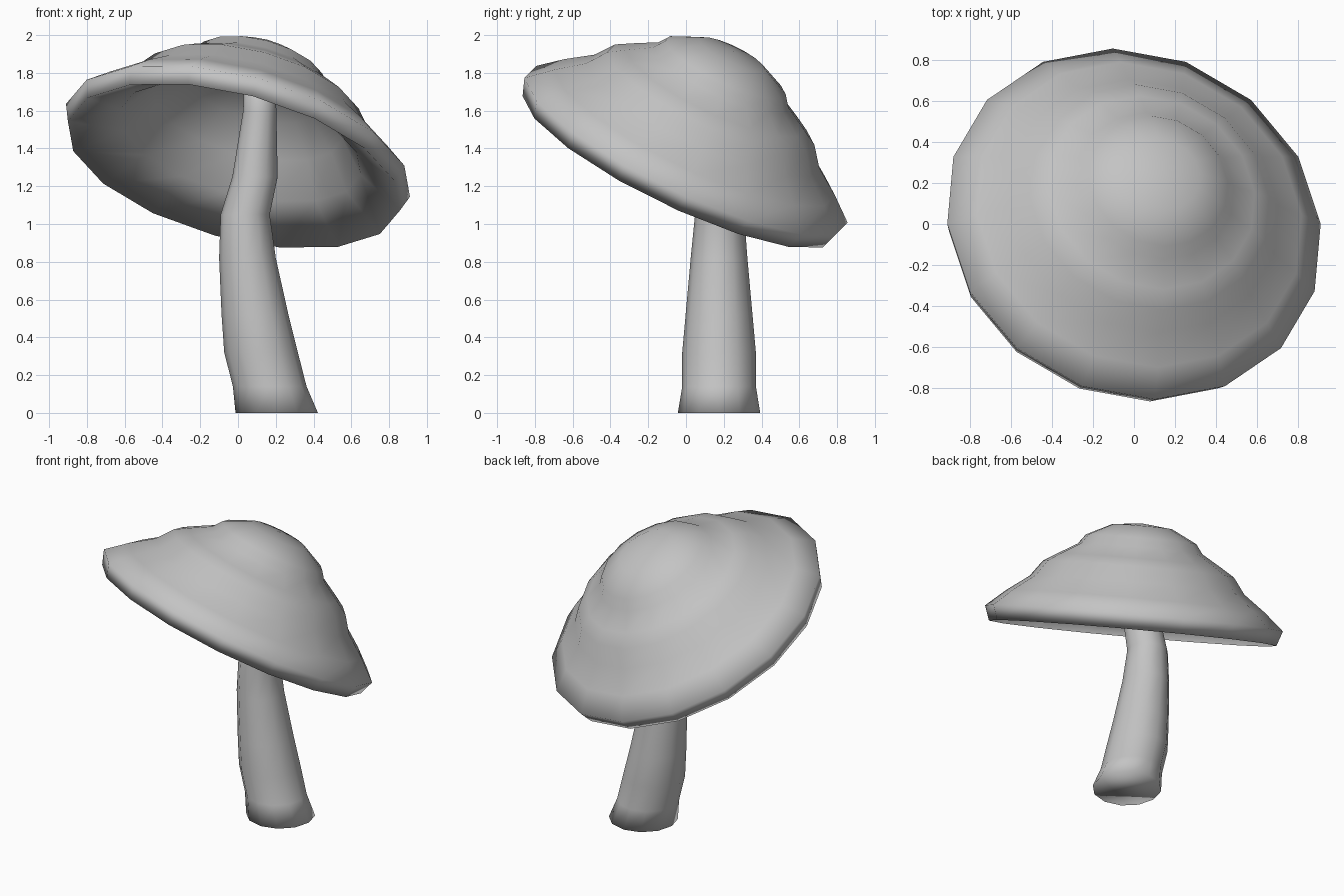
import bpy, bmesh, math
from mathutils import Vector

if "Cube" in bpy.data.objects:
    bpy.data.objects.remove(bpy.data.objects["Cube"])

grey = bpy.data.materials.new("plain grey")
grey.diffuse_color = (0.55, 0.55, 0.55, 1)
grey.use_nodes = True
grey.node_tree.nodes["Principled BSDF"].inputs["Base Color"].default_value = grey.diffuse_color


def loft(name, rings):
    """Skin a list of vertex rings; a ring of one point closes as a fan, open ends get a flat face."""
    bm = bmesh.new()
    loops = [[bm.verts.new(p) for p in ring] for ring in rings]
    for a, b in zip(loops, loops[1:]):
        n = max(len(a), len(b))
        for i in range(n):
            j = (i + 1) % n
            if len(b) == 1:
                bm.faces.new((a[i], a[j], b[0]))
            elif len(a) == 1:
                bm.faces.new((a[0], b[j], b[i]))
            else:
                bm.faces.new((a[i], a[j], b[j], b[i]))
    for end in (loops[0], loops[-1]):
        if len(end) > 1:
            bm.faces.new(end)
    bmesh.ops.recalc_face_normals(bm, faces=bm.faces)
    for f in bm.faces:
        f.smooth = True
    mesh = bpy.data.meshes.new(name)
    bm.to_mesh(mesh)
    bm.free()
    mesh.materials.append(grey)
    obj = bpy.data.objects.new(name, mesh)
    bpy.context.collection.objects.link(obj)
    return obj


def ring(centre, u, v, r, sides):
    if r == 0:
        return [centre]
    angles = [2 * math.pi * i / sides for i in range(sides)]
    return [centre + r * (math.cos(a) * u + math.sin(a) * v) for a in angles]


# Cap: a hollow stepped dome turned round a tilted axis (height along axis, radius)
axis = Vector((0.27, 0.48, 1)).normalized()
u = Vector((1, 0, -0.27)).normalized()
v = axis.cross(u)
cap_centre = Vector((0, 0, 1.39))
cap_profile = [
    # underside, from the deepest point out to the rim
    (0.45, 0), (0.43, 0.18), (0.36, 0.36), (0.22, 0.52), (0.05, 0.66),
    (-0.094, 0.91),
    # outside, from the rim up to the crown
    (0, 0.943), (0.107, 0.82), (0.21, 0.68), (0.312, 0.605), (0.365, 0.52),
    (0.439, 0.395), (0.50, 0.35), (0.58, 0.19), (0.60, 0),
]
loft("cap", [ring(cap_centre + h * axis, u, v, r, 16) for h, r in cap_profile])

# Stem: a bent tapering tube (x, y, z, radius)
stem_path = [
    (0.205, 0.175, 0, 0.218), (0.168, 0.175, 0.14, 0.195), (0.122, 0.175, 0.32, 0.195),
    (0.09, 0.175, 0.52, 0.177), (0.05, 0.175, 0.82, 0.15), (0.038, 0.178, 1.05, 0.13),
    (0.09, 0.185, 1.25, 0.12), (0.115, 0.19, 1.6, 0.088), (0.115, 0.19, 1.81, 0.08),
]
X, Y = Vector((1, 0, 0)), Vector((0, 1, 0))
loft("stem", [ring(Vector(p[:3]), X, Y, p[3], 12) for p in stem_path])
